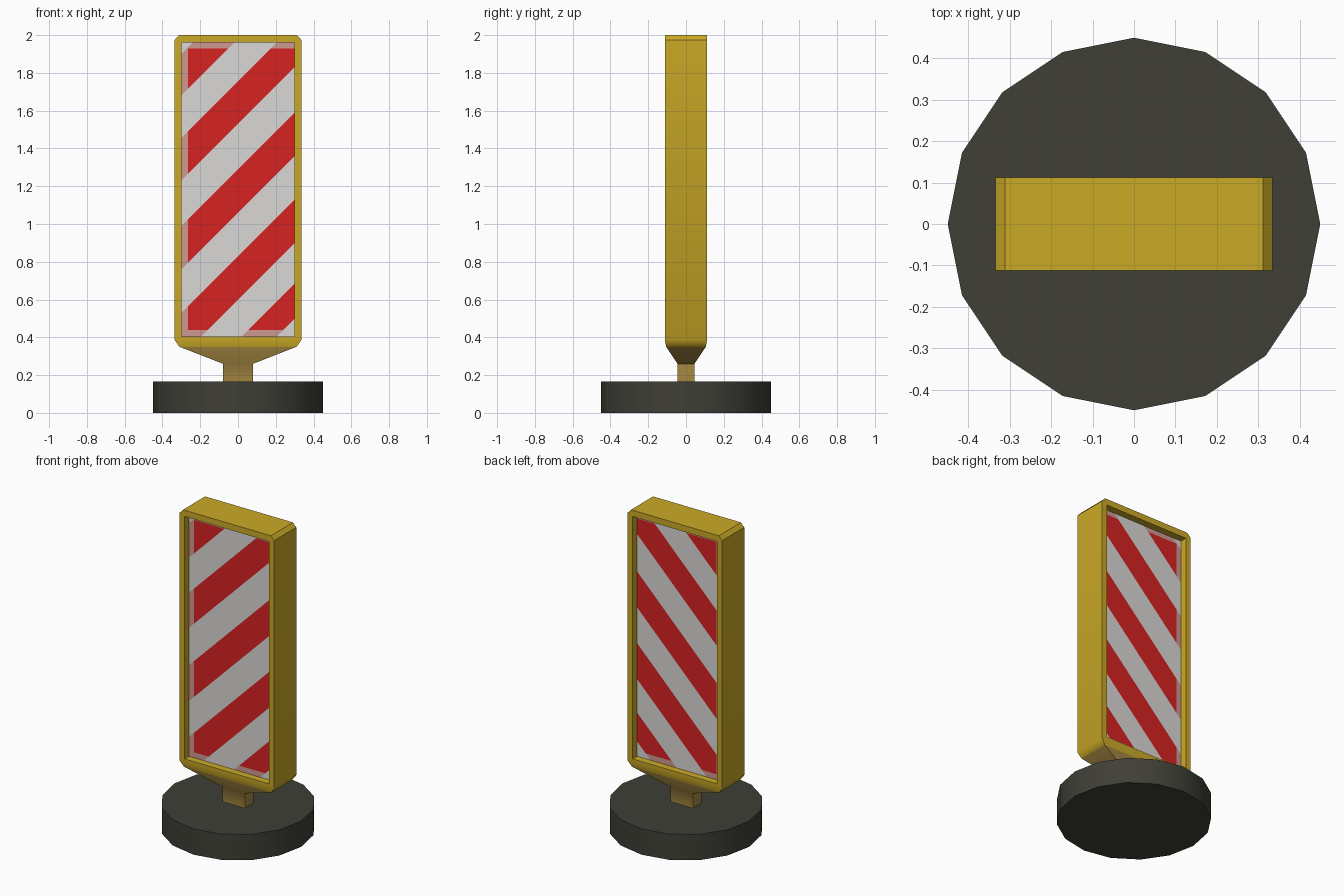
import bpy, bmesh, math

if "Cube" in bpy.data.objects:
    bpy.data.objects.remove(bpy.data.objects["Cube"])


def material(name, r, g, b):
    m = bpy.data.materials.new(name)
    m.diffuse_color = (r, g, b, 1)
    m.use_nodes = True
    m.node_tree.nodes["Principled BSDF"].inputs["Base Color"].default_value = m.diffuse_color
    return m


YELLOW = material("yellow_plastic", 0.60, 0.40, 0.020)
TAN = material("dusty_yellow", 0.38, 0.25, 0.055)
RUBBER = material("dark_rubber", 0.050, 0.050, 0.038)
WHITE = material("reflective_white", 0.70, 0.69, 0.68)
RED = material("reflective_red", 0.68, 0.016, 0.016)
PINK = material("faded_red", 0.62, 0.32, 0.29)


def make_object(name, bm, mats, angle=None):
    mesh = bpy.data.meshes.new(name)
    bm.to_mesh(mesh)
    bm.free()
    for m in mats:
        mesh.materials.append(m)
    ob = bpy.data.objects.new(name, mesh)
    bpy.context.collection.objects.link(ob)
    if angle:
        bpy.ops.object.select_all(action='DESELECT')
        ob.select_set(True)
        bpy.context.view_layer.objects.active = ob
        bpy.ops.object.shade_smooth_by_angle(angle=math.radians(angle))
    return ob


# Round foot with 16 sides
bm = bmesh.new()
foot = [bm.verts.new((0.45 * math.cos(math.tau * i / 16),
                      0.45 * math.sin(math.tau * i / 16), 0)) for i in range(16)]
bottom = bm.faces.new(foot)
top = bmesh.ops.extrude_face_region(bm, geom=[bottom])["geom"]
for v in top:
    if isinstance(v, bmesh.types.BMVert):
        v.co.z = 0.165
bmesh.ops.recalc_face_normals(bm, faces=bm.faces)
make_object("round_foot", bm, [RUBBER], 30)

# Housing: rectangular sections (half width, half depth, height) lofted upward
SECTIONS = [(0.08, 0.045, 0.16), (0.08, 0.045, 0.26), (0.31, 0.105, 0.35),
            (0.335, 0.112, 0.385), (0.335, 0.112, 1.975), (0.312, 0.112, 2.0)]
X, Z0, Z1 = 0.30, 0.405, 1.96      # window in the housing
FACE_Y, PANEL_Y = 0.112, 0.067     # front of housing, recessed panel

bm = bmesh.new()
rings = [[bm.verts.new((sx * w, sy * d, z))
          for sx, sy in ((-1, -1), (1, -1), (1, 1), (-1, 1))] for w, d, z in SECTIONS]
bm.faces.new(rings[0])
bm.faces.new(rings[-1])
windows = []
for k in range(len(rings) - 1):
    a, b = rings[k], rings[k + 1]
    for i in range(4):
        j = (i + 1) % 4
        f = bm.faces.new((a[i], a[j], b[j], b[i]))
        if k == 3 and i in (0, 2):
            windows.append(f)
bmesh.ops.recalc_face_normals(bm, faces=bm.faces)

# Inset each large face to the window outline, then sink it
for f in windows:
    for depth in (FACE_Y, PANEL_Y):
        bmesh.ops.inset_individual(bm, faces=[f], thickness=0.01)
        side = math.copysign(1, f.normal.y)
        for v in f.verts:
            v.co = (math.copysign(X, v.co.x), side * depth,
                    Z1 if v.co.z > 1.2 else Z0)
bmesh.ops.delete(bm, geom=windows, context='FACES_ONLY')
for f in bm.faces:
    f.material_index = 1 if f.calc_center_median().z < 0.36 else 0
make_object("housing", bm, [YELLOW, TAN], 40)

# Striped panels: diagonal bands given by z - x, faded in the outer margin
BANDS = [(0.20, 0.385), (0.60, 0.83), (1.06, 1.29), (1.53, 1.755), (1.98, 2.20)]
LEFT, LOW, HIGH = -0.265, 0.44, 1.93


def striped_panel(name, side):
    bm = bmesh.new()
    y = side * PANEL_Y
    corners = [(-X, y, Z0), (X, y, Z0), (X, y, Z1), (-X, y, Z1)]
    if side > 0:
        corners.reverse()
    bm.faces.new([bm.verts.new(c) for c in corners])
    cuts = [((0, 0, c), (-1, 0, 1)) for band in BANDS for c in band]
    cuts += [((LEFT, 0, 0), (1, 0, 0)), ((0, 0, LOW), (0, 0, 1)), ((0, 0, HIGH), (0, 0, 1))]
    for co, no in cuts:
        bmesh.ops.bisect_plane(bm, geom=bm.verts[:] + bm.edges[:] + bm.faces[:],
                               plane_co=co, plane_no=no)
    for f in bm.faces:
        c = f.calc_center_median()
        if any(lo < c.z - c.x < hi for lo, hi in BANDS):
            inner = c.x > LEFT and LOW < c.z < HIGH
            f.material_index = 1 if inner else 2
    make_object(name, bm, [WHITE, RED, PINK])


striped_panel("front_striped_panel", -1)
striped_panel("back_striped_panel", 1)
